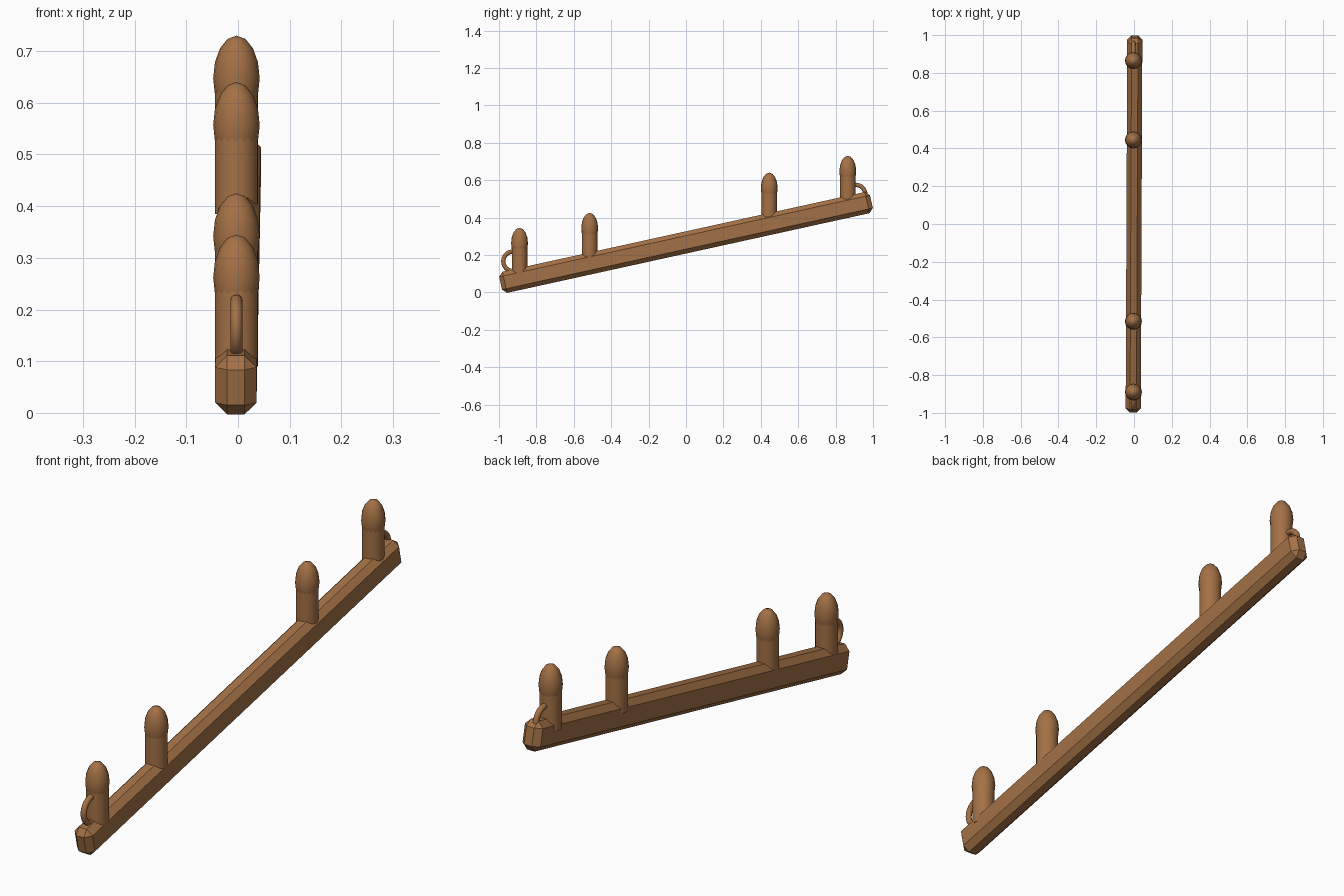
import bpy
import math

cube = bpy.data.objects.get("Cube")
if cube:
    bpy.data.objects.remove(cube, do_unlink=True)

# Single warm wood colour
wood = bpy.data.materials.new("warm_brown_wood")
wood.use_nodes = True
colour = (0.37, 0.165, 0.06, 1)
wood.diffuse_color = colour
wood.node_tree.nodes["Principled BSDF"].inputs["Base Color"].default_value = colour


def finish(name, smooth=True):
    obj = bpy.context.object
    obj.name = name
    obj.data.materials.append(wood)
    if smooth:
        bpy.ops.object.shade_smooth_by_angle(angle=math.radians(40))
    return obj


# Chamfered sloping rail
slope = math.radians(12.4)
bpy.ops.mesh.primitive_cube_add(size=1, location=(0, 0, 0.267))
rail = finish("sloping_rail", smooth=False)
rail.scale = (0.08, 2.03, 0.116)
bpy.ops.object.transform_apply(location=False, rotation=False, scale=True)
rail.rotation_euler = (slope, 0, -0.0043)
bevel = rail.modifiers.new("chamfer", 'BEVEL')
bevel.width = 0.023
bevel.segments = 1

# Upright pegs with rounded heads: (y, top z)
peg_x = -0.003
pegs = [(-0.89, 0.345), (-0.515, 0.425), (0.445, 0.64), (0.865, 0.73)]
for i, (y, top) in enumerate(pegs, 1):
    low, high = top - 0.255, top - 0.08
    bpy.ops.mesh.primitive_cylinder_add(
        vertices=32, radius=0.0415, depth=high - low,
        location=(peg_x, y, (low + high) / 2))
    finish(f"peg_shaft_{i}")
    bpy.ops.mesh.primitive_uv_sphere_add(
        segments=16, ring_count=8, radius=1, location=(peg_x, y, top - 0.083))
    head = finish(f"peg_head_{i}")
    head.scale = (0.045, 0.045, 0.083)
    bpy.ops.object.shade_smooth()

# Hanging loops at both ends, sunk into the outer pegs and rail
for name, y, z in [("front_loop", -0.925, 0.166), ("back_loop", 0.907, 0.523)]:
    bpy.ops.mesh.primitive_torus_add(
        major_radius=0.052, minor_radius=0.0115,
        major_segments=32, minor_segments=12,
        location=(peg_x, y, z), rotation=(0, math.pi / 2, 0))
    finish(name)
